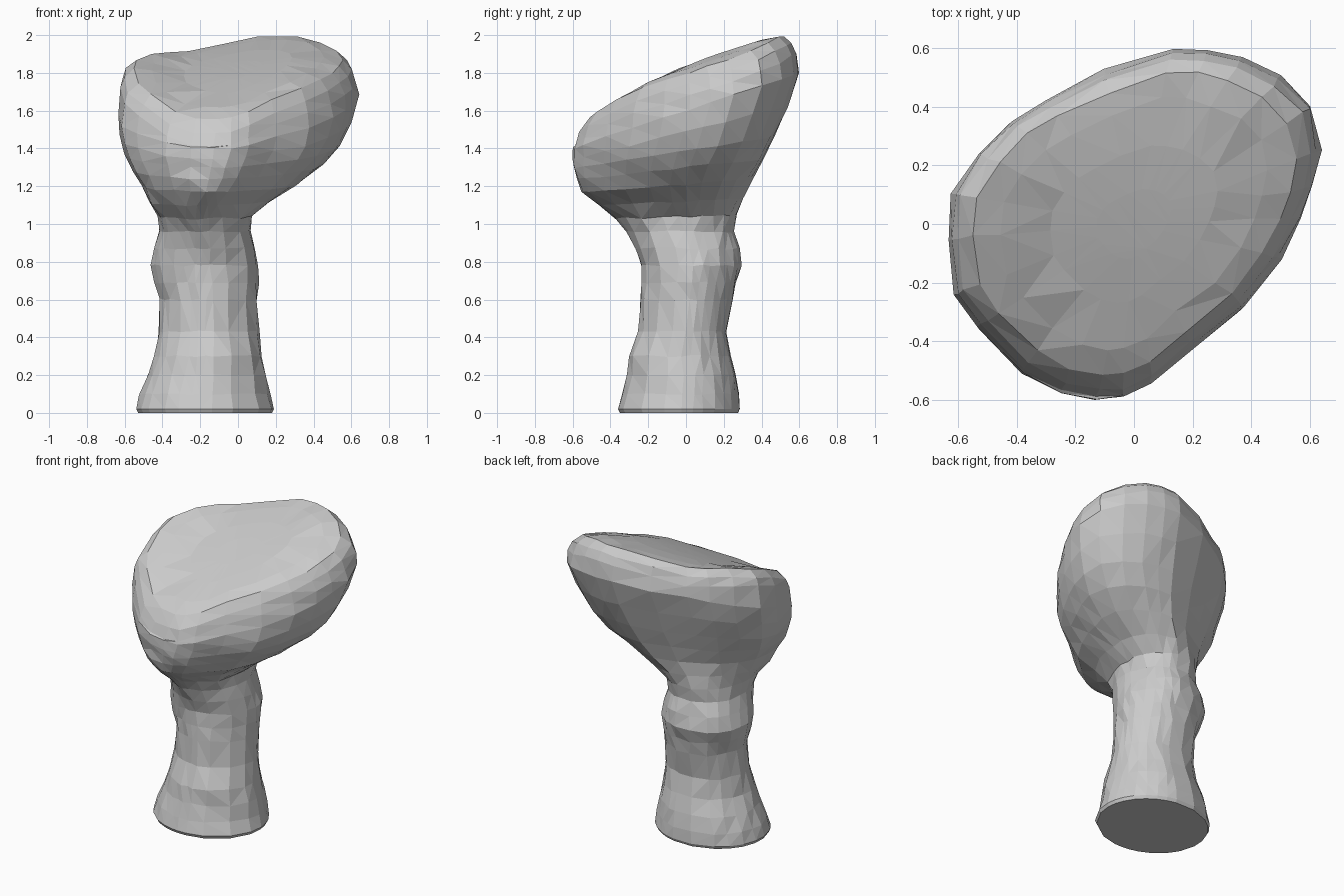
import bpy, bmesh, random
from mathutils import Vector

if "Cube" in bpy.data.objects:
    bpy.data.objects.remove(bpy.data.objects["Cube"])

random.seed(4)

# Plan outline of the head, counter-clockwise
OUTLINE = [(.635, .25), (.605, .4), (.5, .5), (.37, .565), (.25, .59), (.13, .595),
           (-.1, .52), (-.3, .42), (-.42, .35), (-.53, .24), (-.62, .1), (-.635, -.05),
           (-.61, -.24), (-.53, -.35), (-.38, -.5), (-.25, -.57), (-.13, -.595), (-.04, -.59),
           (.06, -.54), (.2, -.42), (.38, -.28), (.5, -.12), (.57, .02), (.61, .13)]

# Horizontal-ish sections: z, tilt along y, xmin, xmax, ymin, ymax, blend circle -> outline
SECTIONS = [
    (0, 0, -.53, .18, -.35, .28, 0), (.02, 0, -.54, .19, -.36, .29, 0),
    (.1, 0, -.52, .17, -.34, .28, 0), (.2, 0, -.48, .15, -.31, .27, 0),
    (.3, 0, -.44, .13, -.30, .24, 0), (.43, 0, -.42, .11, -.25, .22, 0),
    (.6, 0, -.41, .10, -.24, .25, 0), (.69, 0, -.44, .11, -.235, .27, 0),
    (.78, 0, -.46, .11, -.24, .295, 0), (.87, 0, -.44, .09, -.265, .285, 0),
    (.96, 0, -.415, .065, -.31, .265, .1), (1.04, .03, -.43, .08, -.37, .275, .3),
    (1.12, .05, -.47, .18, -.46, .30, .6), (1.21, .07, -.51, .33, -.55, .35, .85),
    (1.30, .11, -.56, .45, -.58, .41, 1), (1.39, .16, -.60, .54, -.59, .47, 1),
    (1.49, .25, -.625, .60, -.597, .54, 1), (1.60, .33, -.637, .637, -.6, .6, 1)]


def top_z(x, y):
    """Sloping top of the head: left rim raised, right rim falling off."""
    return (1.815 + .40 * y + .08 * x - .12 * y * y
            + .3 * max(0, -x - .3) - .25 * max(0, x - .3))


def section(z, tilt, x0, x1, y0, y1, k):
    pts = []
    for px, py in OUTLINE:
        u = Vector((px / .635, py / .595))
        u = u.normalized().lerp(u, k)
        x = (x0 + x1) / 2 + u.x * (x1 - x0) / 2
        y = (y0 + y1) / 2 + u.y * (y1 - y0) / 2
        pts.append((x, y, z + tilt * y))
    return pts


# Stem and head sections, then rings closing over the tilted top
rings = [section(*s) for s in SECTIONS]
for scale, drop in ((.985, .12), (.95, .06), (.87, .01), (.72, 0), (.45, 0), (.2, 0)):
    rings.append([(x * scale, y * scale, top_z(x * scale, y * scale) - drop) for x, y in OUTLINE])

bm = bmesh.new()
loops = []
for i, ring in enumerate(rings):
    # hand-carved irregularity, none on the base and the middle of the top
    amp = 0 if i < 2 or i >= len(rings) - 2 else .006
    loops.append([bm.verts.new(Vector(p) + Vector([random.uniform(-amp, amp) for _ in range(3)]))
                  for p in ring])
n = len(OUTLINE)
for a, b in zip(loops, loops[1:]):
    for j in range(n):
        k = (j + 1) % n
        bm.faces.new((a[j], a[k], b[k], b[j]))
bm.faces.new(loops[0][::-1])
bm.faces.new(loops[-1])
bmesh.ops.triangulate(bm, faces=bm.faces[:])
bmesh.ops.recalc_face_normals(bm, faces=bm.faces[:])

mesh = bpy.data.meshes.new("carved_stump")
bm.to_mesh(mesh)
bm.free()
bpy.context.collection.objects.link(bpy.data.objects.new("carved_stump", mesh))
